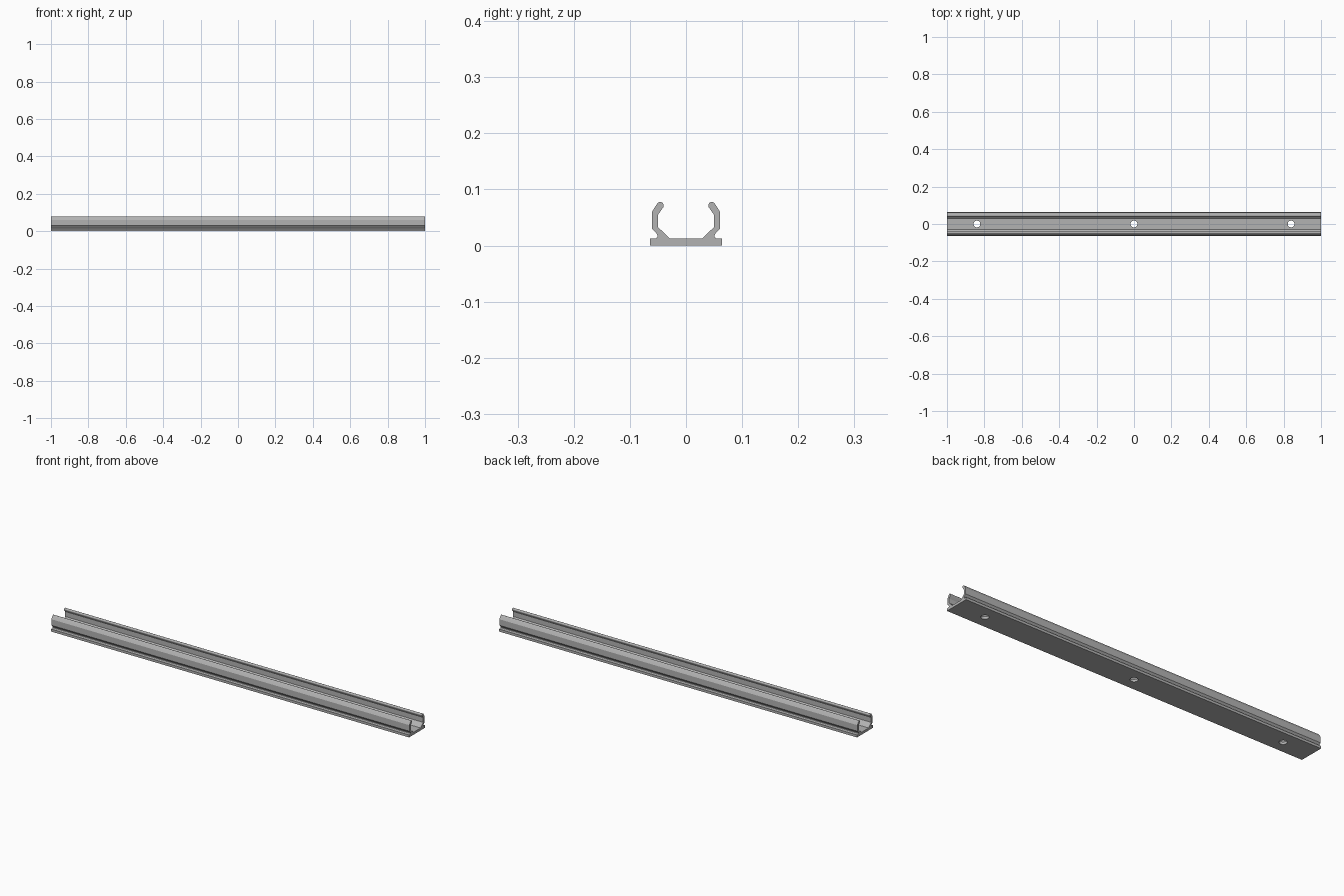
import bpy, bmesh, math

if "Cube" in bpy.data.objects:
    bpy.data.objects.remove(bpy.data.objects["Cube"])

metal = bpy.data.materials.new("grey aluminium")
metal.diffuse_color = (0.45, 0.45, 0.45, 1)
metal.use_nodes = True
metal.node_tree.nodes["Principled BSDF"].inputs["Base Color"].default_value = metal.diffuse_color

# Right half of the rail section (y, z): base edge, notch, arm, rounded lip, inner wall
half = [(0.064, 0), (0.064, 0.0125), (0.0545, 0.0125), (0.0515, 0.0145),
        (0.0505, 0.0175), (0.0525, 0.0215), (0.0605, 0.030), (0.0605, 0.0605)]
for i in range(9):
    a = math.radians(30 + 180 * i / 8)
    half.append((0.046 + 0.0063 * math.cos(a), 0.0715 + 0.0063 * math.sin(a)))
half += [(0.0495, 0.0555), (0.0495, 0.0325), (0.0285, 0.0125)]
section = half + [(-y, z) for y, z in reversed(half)]

# Extrude the section along x
bm = bmesh.new()
face = bm.faces.new([bm.verts.new((-1, y, z)) for y, z in section])
ext = bmesh.ops.extrude_face_region(bm, geom=[face])
bmesh.ops.translate(bm, vec=(2, 0, 0),
                    verts=[g for g in ext["geom"] if isinstance(g, bmesh.types.BMVert)])
bmesh.ops.recalc_face_normals(bm, faces=bm.faces)
mesh = bpy.data.meshes.new("rail")
bm.to_mesh(mesh)
bm.free()
rail = bpy.data.objects.new("rail", mesh)
bpy.context.collection.objects.link(rail)
mesh.materials.append(metal)

# Three screw holes through the base
for x in (-0.84, 0, 0.84):
    bpy.ops.mesh.primitive_cylinder_add(vertices=32, radius=0.018, depth=0.04, location=(x, 0, 0.005))
    cutter = bpy.context.object
    cutter.name = "hole_cutter"
    cutter.data.materials.append(metal)
    cutter.hide_render = True
    cutter.hide_set(True)
    cut = rail.modifiers.new("screw_hole", 'BOOLEAN')
    cut.operation = 'DIFFERENCE'
    cut.solver = 'EXACT'
    cut.object = cutter

# Smooth the rounded lips and holes, keeping the folds sharp
bpy.context.view_layer.objects.active = rail
bpy.ops.object.select_all(action='DESELECT')
rail.select_set(True)
for m in list(rail.modifiers):
    bpy.ops.object.modifier_apply(modifier=m.name)
bpy.ops.object.shade_smooth_by_angle(angle=math.radians(28))
